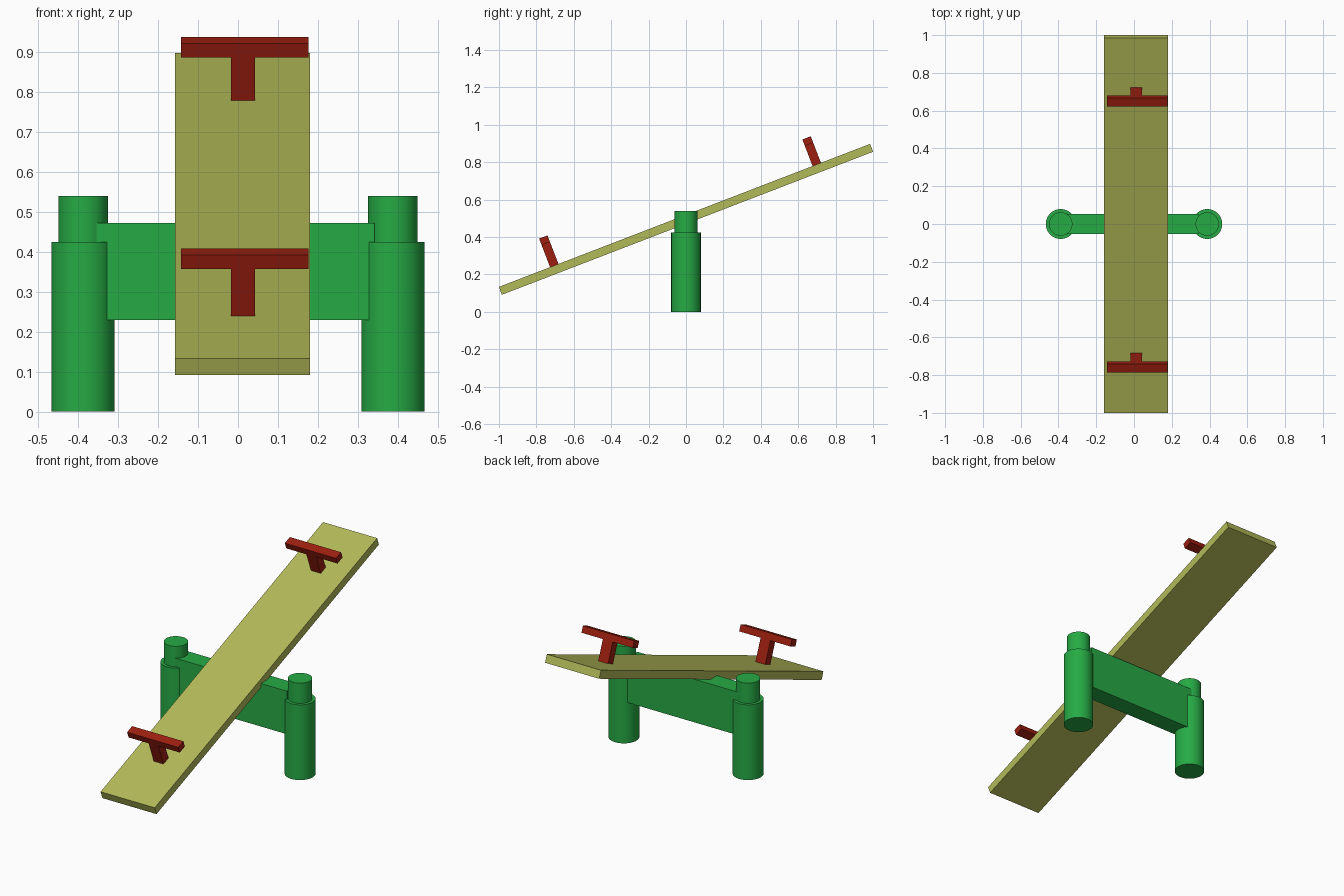
import bpy, math
from mathutils import Matrix, Vector

if "Cube" in bpy.data.objects:
    bpy.data.objects.remove(bpy.data.objects["Cube"])


def material(name, srgb):
    m = bpy.data.materials.new(name)
    lin = [c / 12.92 if c < 0.04045 else ((c + 0.055) / 1.055) ** 2.4 for c in srgb]
    m.diffuse_color = (*lin, 1)
    m.use_nodes = True
    m.node_tree.nodes["Principled BSDF"].inputs["Base Color"].default_value = m.diffuse_color
    return m


GREEN = material("green paint", (0.15, 0.67, 0.27))
OLIVE = material("olive board", (0.70, 0.73, 0.345))
RED = material("red handle", (0.61, 0.12, 0.06))

# Tilted frame of the board: local y runs along it, local z is its normal
TILT = Matrix.Translation((0, 0, 0.495)) @ Matrix.Rotation(math.radians(21.07), 4, 'X')


def box(name, lo, hi, mat, frame=Matrix()):
    lo, hi = Vector(lo), Vector(hi)
    bpy.ops.mesh.primitive_cube_add(size=1)
    ob = bpy.context.object
    ob.name = name
    ob.data.transform(frame @ Matrix.Translation((lo + hi) / 2) @ Matrix.Diagonal((*(hi - lo), 1)))
    ob.data.materials.append(mat)
    return ob


def post(name, x, r, z0, z1):
    bpy.ops.mesh.primitive_cylinder_add(vertices=48, radius=r, depth=z1 - z0,
                                        location=(x, 0, (z0 + z1) / 2))
    ob = bpy.context.object
    ob.name = name
    ob.data.materials.append(GREEN)
    bpy.ops.object.shade_smooth_by_angle(angle=math.radians(30))


# Stepped posts on both sides
for side, x in (("left", -0.388), ("right", 0.388)):
    post(side + "_post", x, 0.079, 0, 0.425)
    post(side + "_post_cap", x, 0.062, 0.425, 0.54)

# Cross beam between the posts
box("cross_beam", (-0.356, -0.052, 0.23), (0.342, 0.053, 0.473), GREEN)

# Tilted seat board
box("seat_board", (-0.158, -1.0635, -0.0225), (0.18, 1.0635, 0.0225), OLIVE, TILT)

# T-shaped handles standing on the board
for end, u, top in (("low", -0.77, 0.186), ("high", 0.734, 0.1745)):
    box(end + "_handle_stem", (-0.018, u, 0.01), (0.043, u + 0.048, top - 0.037), RED, TILT)
    box(end + "_handle_bar", (-0.143, u, top - 0.037), (0.177, u + 0.048, top), RED, TILT)
